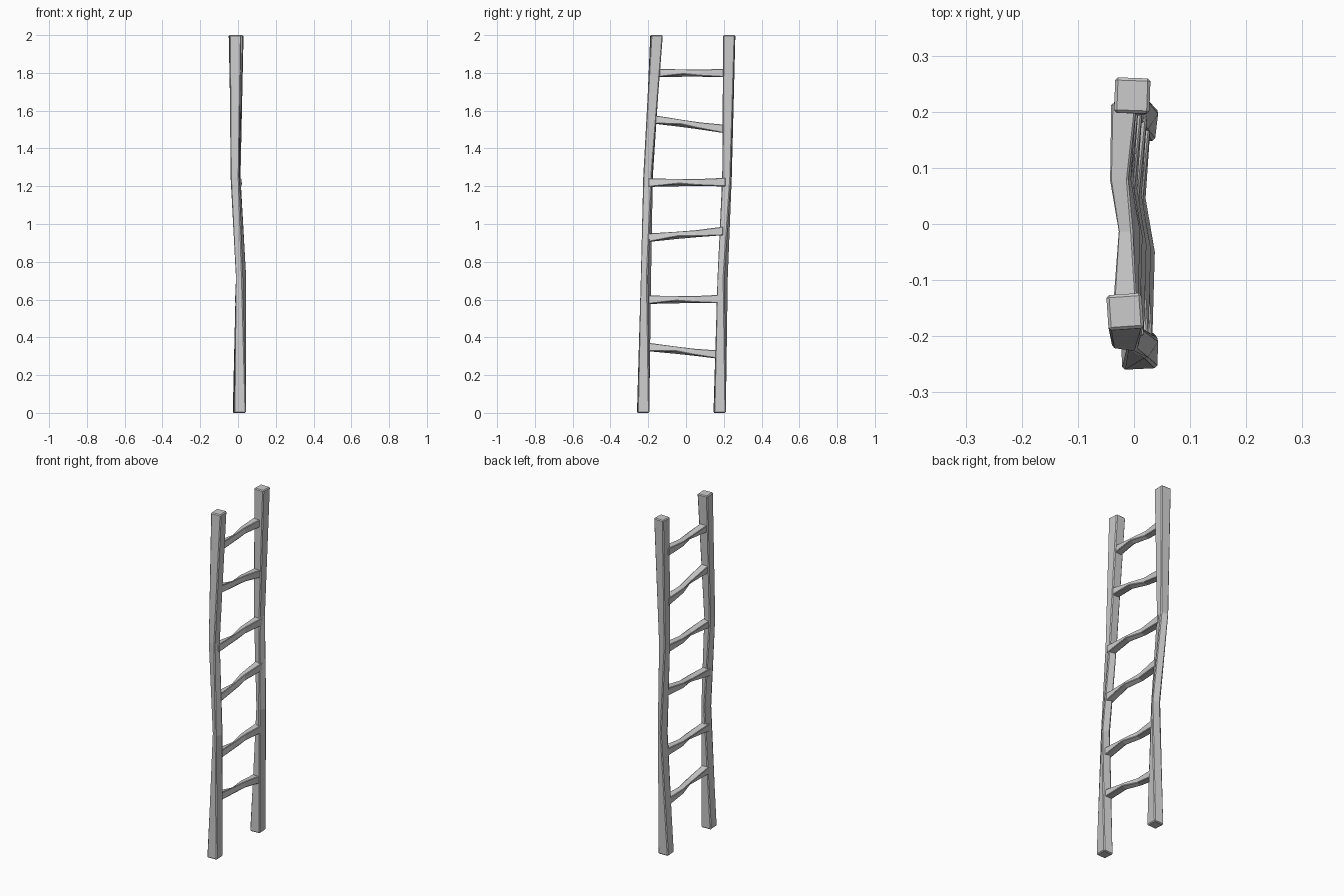
import bpy, bmesh
from math import cos, sin, radians
from mathutils import Vector

if "Cube" in bpy.data.objects:
    bpy.data.objects.remove(bpy.data.objects["Cube"])


def beam(name, stations, u, v, bevel):
    """Loft a square section through (centre, side, twist) stations, flat shaded."""
    u, v = Vector(u), Vector(v)
    bm = bmesh.new()
    rings = []
    for centre, side, twist in stations:
        r = side * 0.7071
        rings.append([bm.verts.new(Vector(centre)
                      + u * r * cos(radians(twist + 45 + 90 * k))
                      + v * r * sin(radians(twist + 45 + 90 * k))) for k in range(4)])
    for a, b in zip(rings, rings[1:]):
        for k in range(4):
            n = (k + 1) % 4
            bm.faces.new((a[k], a[n], b[n], b[k]))
    bm.faces.new(rings[0][::-1])
    bm.faces.new(rings[-1])
    bmesh.ops.recalc_face_normals(bm, faces=bm.faces)
    mesh = bpy.data.meshes.new(name)
    bm.to_mesh(mesh)
    bm.free()
    obj = bpy.data.objects.new(name, mesh)
    bpy.context.collection.objects.link(obj)
    # worn corners
    mod = obj.modifiers.new("worn_edges", 'BEVEL')
    mod.width = bevel
    mod.segments = 1
    mod.limit_method = 'ANGLE'
    mod.angle_limit = radians(40)
    return obj


# crooked side rails, slightly twisted along their height
X, Y, Z = (1, 0, 0), (0, 1, 0), (0, 0, 1)
beam("left_rail", [((0.009, -0.227, 0), 0.063, 3),
                   ((0.016, -0.212, 0.72), 0.043, -33),
                   ((-0.014, -0.201, 1.25), 0.046, -8),
                   ((-0.016, -0.156, 2), 0.063, 4)], X, Y, 0.005)
beam("right_rail", [((0.005, 0.178, 0), 0.063, 3),
                    ((0.016, 0.194, 0.72), 0.043, -33),
                    ((-0.012, 0.217, 1.25), 0.046, -8),
                    ((-0.003, 0.229, 2), 0.063, -2)], X, Y, 0.005)

# rungs: z at left end, z at right end, x centre, y of left and right ends
rungs = [(0.348, 0.307, 0.008, -0.21, 0.19),
         (0.597, 0.603, 0.010, -0.21, 0.19),
         (0.925, 0.963, 0.003, -0.205, 0.195),
         (1.217, 1.222, -0.005, -0.20, 0.21),
         (1.553, 1.502, -0.012, -0.18, 0.215),
         (1.798, 1.800, -0.016, -0.165, 0.215)]
for i, (z0, z1, x, y0, y1) in enumerate(rungs):
    stations = []
    for t, dx, dz, side, twist in [(0, 0.0, 0.002, 0.045, 0),
                                   (0.4, 0.008, 0.0, 0.030, 33),
                                   (0.64, -0.008, -0.001, 0.033, 10),
                                   (1, -0.002, 0.0, 0.045, 0)]:
        stations.append(((x + dx, y0 + (y1 - y0) * t, z0 + (z1 - z0) * t + dz),
                         side, twist))
    beam(f"rung_{i + 1}", stations, X, Z, 0.003)
